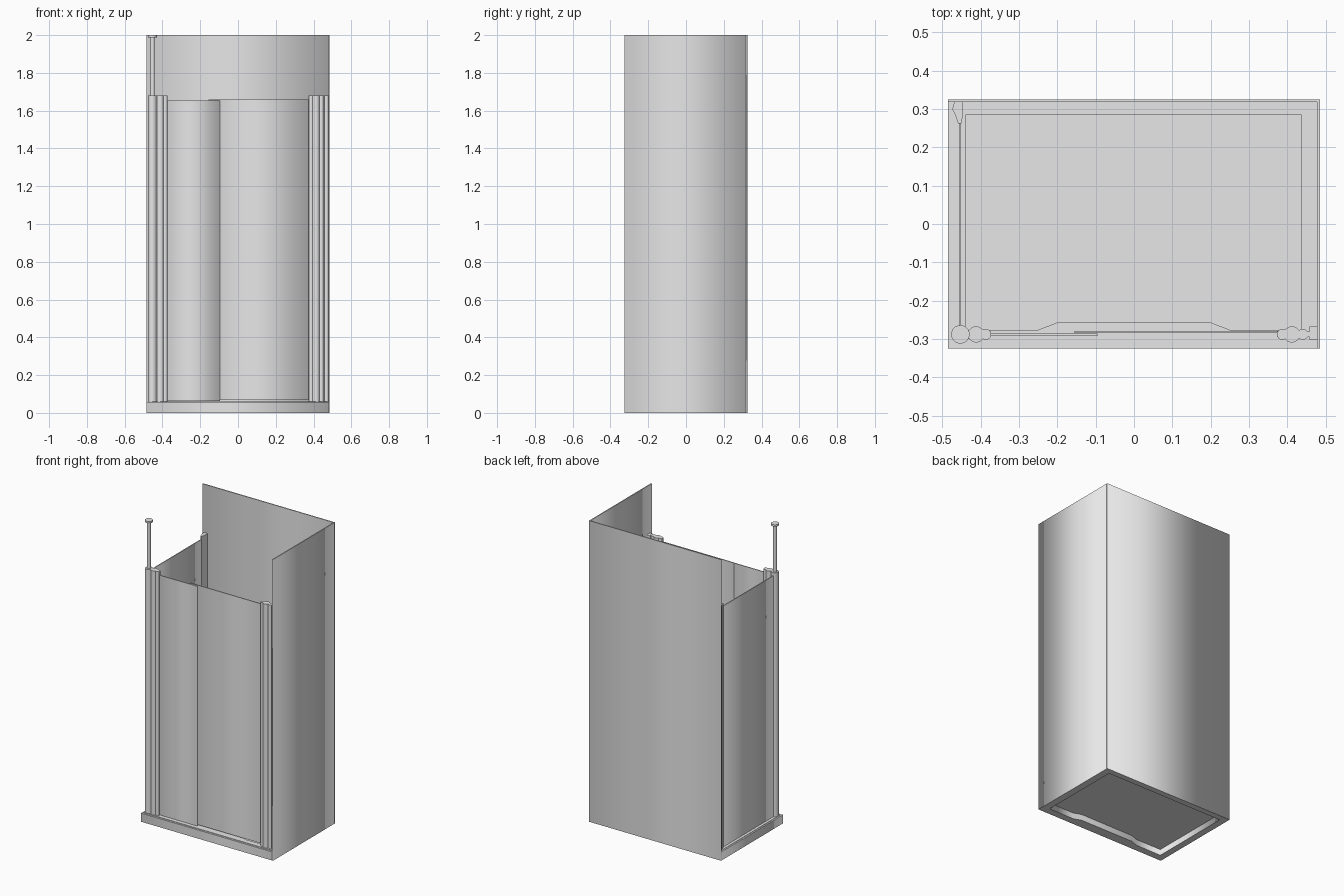
import bpy
import math

cube = bpy.data.objects.get("Cube")
if cube:
    bpy.data.objects.remove(cube, do_unlink=True)

grey = bpy.data.materials.new("plain grey")
grey.use_nodes = True
grey.diffuse_color = (0.8, 0.8, 0.8, 1)
grey.node_tree.nodes["Principled BSDF"].inputs["Base Color"].default_value = (0.8, 0.8, 0.8, 1)


def prism(name, outlines, z0, z1, smooth=False):
    """Extrude closed flat outlines upwards; inner outlines become holes."""
    curve = bpy.data.curves.new(name, "CURVE")
    curve.dimensions = "2D"
    curve.fill_mode = "BOTH"
    curve.extrude = (z1 - z0) / 2
    for outline in outlines:
        spline = curve.splines.new("POLY")
        spline.points.add(len(outline) - 1)
        for point, (x, y) in zip(spline.points, outline):
            point.co = (x, y, 0, 1)
        spline.use_cyclic_u = True
    obj = bpy.data.objects.new(name, curve)
    bpy.context.collection.objects.link(obj)
    obj.location.z = (z0 + z1) / 2
    bpy.ops.object.select_all(action="DESELECT")
    obj.select_set(True)
    bpy.context.view_layer.objects.active = obj
    bpy.ops.object.convert(target="MESH")
    obj = bpy.context.object
    obj.data.materials.clear()
    obj.data.materials.append(grey)
    if smooth:
        bpy.ops.object.shade_smooth_by_angle(angle=math.radians(35))
    return obj


def rect(x0, x1, y0, y1):
    return [(x0, y0), (x1, y0), (x1, y1), (x0, y1)]


def circle(x, y, r, n=32):
    return [(x + r * math.cos(math.tau * i / n), y + r * math.sin(math.tau * i / n)) for i in range(n)]


def lobed(start, end, y, lobes, neck, side, steps=48):
    """Outline of round lobes on one axis, joined by a thin neck."""
    upper = []
    for i in range(steps + 1):
        x = start + (end - start) * i / steps
        widths = [math.sqrt(max(r * r - (x - c) ** 2, 0)) for c, r in lobes]
        upper.append((x, max(widths + [neck])))
    top = [(side * x, y + w) for x, w in upper]
    bottom = [(side * x, y - w) for x, w in reversed(upper)]
    return top + bottom


# Key sizes
W, D = 0.485, 0.325
WALL = 0.007
RIM, TOP = 0.06, 1.68
FRONT = -0.288

# Tray: rim around a recessed floor, with a shaped front edge
recess = [(-0.44, 0.285), (-0.44, -0.276), (-0.25, -0.276), (-0.2, -0.257),
          (0.2, -0.257), (0.25, -0.276), (0.437, -0.276), (0.437, 0.285)]
prism("tray_rim", [rect(-W, W - WALL, -D, D - WALL), recess], 0, RIM - 0.003)
prism("tray_raised_edge", [rect(0.01 - W, W - WALL, 0.012 - D, D - WALL), recess], RIM - 0.003, RIM)
prism("tray_floor", [recess], 0.04, 0.046)

# Tall walls
prism("back_wall", [rect(-W, W, D - WALL, D)], 0, 2)
prism("left_wall", [rect(W - WALL, W, -D, D - WALL)], 0, 2)

# Corner column with a pole and ceiling cap
corner = (-0.453, FRONT)
prism("corner_column", [circle(*corner, 0.023)], RIM, TOP, True)
prism("corner_pole", [circle(*corner, 0.012)], TOP, 1.99, True)
prism("ceiling_cap", [circle(*corner, 0.024)], 1.988, 2, True)

# Upright frame profiles on both sides of the opening
for name, side, end in (("right_frame", -1, 0.435), ("left_frame", 1, 0.462)):
    outline = lobed(0.373, end, FRONT, [(0.387, 0.014), (0.412, 0.021), (0.44, 0.014)], 0.007, side)
    prism(name, [outline], RIM, TOP, True)
prism("left_wall_channel", [rect(0.458, W - WALL, -0.303, -0.268)], RIM, TOP)

# Glass: two overlapping front panels and one side panel
prism("fixed_front_panel", [rect(-0.38, -0.095, -0.292, -0.286)], 0.063, 1.655)
prism("sliding_front_panel", [rect(-0.155, 0.38, -0.285, -0.279)], 0.069, 1.66)
prism("side_panel", [rect(-0.457, -0.451, -0.27, 0.275)], RIM, 1.66)

# Tapered bracket holding the side panel to the back wall
bracket = [(-0.469, 0.318), (-0.474, 0.3), (-0.466, 0.283), (-0.459, 0.262),
           (-0.45, 0.262), (-0.446, 0.29), (-0.446, 0.318)]
prism("side_panel_bracket", [bracket], RIM, TOP, True)
